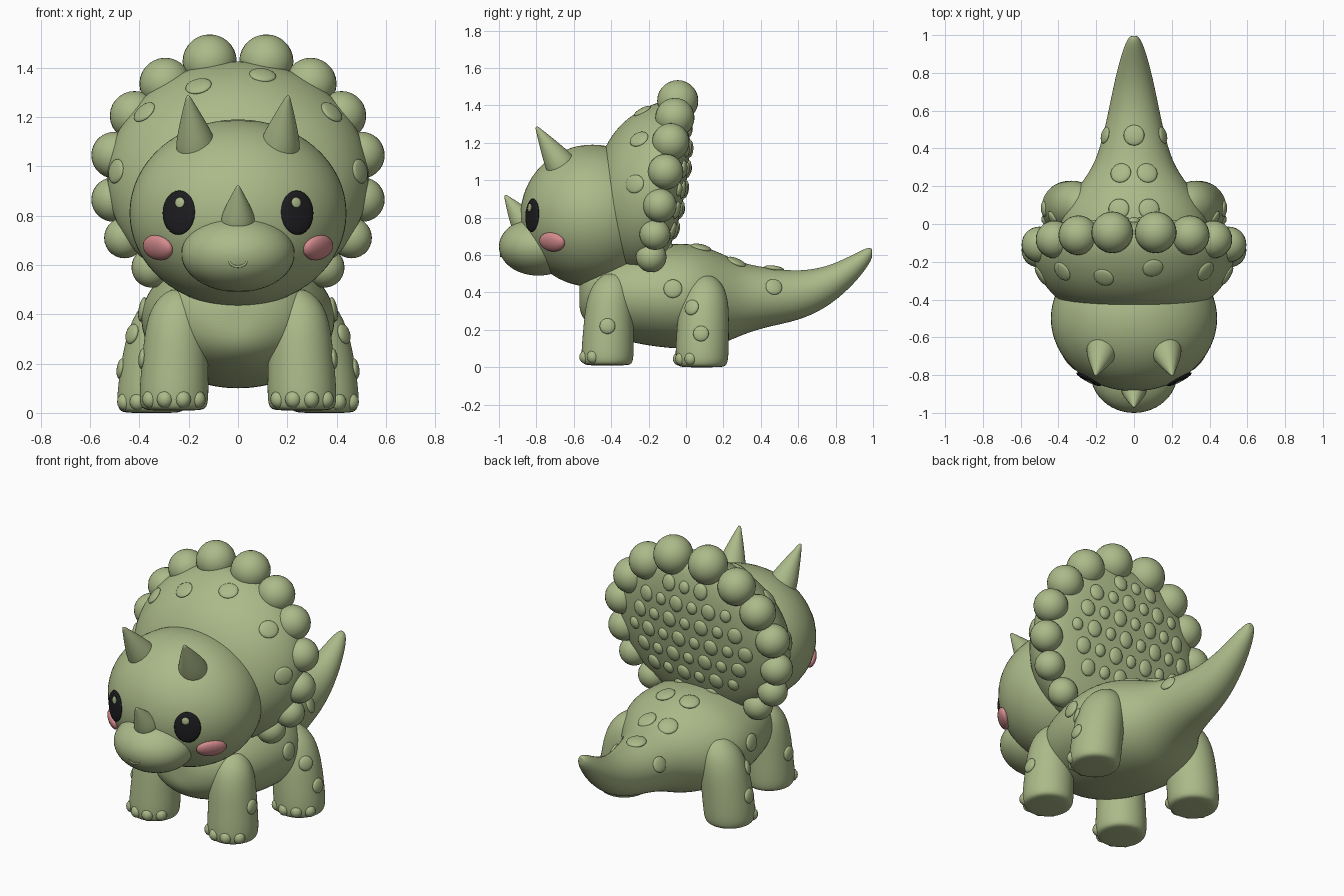
import bpy, bmesh, math
from mathutils import Matrix, Vector
from mathutils.bvhtree import BVHTree

cube = bpy.data.objects.get("Cube")
if cube:
    bpy.data.objects.remove(cube, do_unlink=True)


def material(name, rgb):
    m = bpy.data.materials.new(name)
    m.use_nodes = True
    m.diffuse_color = (*rgb, 1)
    m.node_tree.nodes["Principled BSDF"].inputs["Base Color"].default_value = (*rgb, 1)
    return m


green = material("sage green", (0.41, 0.49, 0.25))
black = material("eye black", (0.012, 0.012, 0.014))
pink = material("cheek pink", (0.66, 0.26, 0.27))


def finish(name, bm, mat, subdiv=0):
    bmesh.ops.recalc_face_normals(bm, faces=bm.faces)
    for f in bm.faces:
        f.smooth = True
    me = bpy.data.meshes.new(name)
    bm.to_mesh(me)
    bm.free()
    me.materials.append(mat)
    ob = bpy.data.objects.new(name, me)
    bpy.context.collection.objects.link(ob)
    if subdiv:
        mod = ob.modifiers.new("smooth", "SUBSURF")
        mod.levels = mod.render_levels = subdiv
    return ob


def ellipsoid(bm, matrix, radii, seg=24):
    bmesh.ops.create_uvsphere(bm, u_segments=seg, v_segments=seg // 2, radius=1,
                              matrix=matrix @ Matrix.Diagonal((*radii, 1)))


def ball(name, center, radii, mat=green, seg=24):
    bm = bmesh.new()
    ellipsoid(bm, Matrix.Translation(center), radii, seg)
    return finish(name, bm, mat)


def loft(name, rings, place, n=32):
    """Skin elliptical rings (position, half width, half height); place maps to space."""
    bm = bmesh.new()
    loops = []
    for ring in rings:
        angles = [2 * math.pi * i / n for i in range(n)]
        loops.append([bm.verts.new(place(ring, math.cos(a), math.sin(a))) for a in angles])
    for lo, hi in zip(loops, loops[1:]):
        for i in range(n):
            j = (i + 1) % n
            bm.faces.new((lo[i], lo[j], hi[j], hi[i]))
    for loop in (loops[0], loops[-1]):
        bm.faces.new(loop)
    bmesh.ops.poke(bm, faces=[f for f in bm.faces if len(f.verts) > 4])
    return finish(name, bm, green, 2)


def studs(name, target, direction, spots, mat=green, lift=0.0):
    """Press flat ellipsoids onto a surface; spots are (ray point, radii)."""
    tree = BVHTree.FromObject(target, bpy.context.evaluated_depsgraph_get())
    bm = bmesh.new()
    d = Vector(direction)
    for point, radii in spots:
        hit, normal, _, _ = tree.ray_cast(Vector(point) - d * 2, d)
        if hit is None:
            continue
        rot = normal.to_track_quat('Z', 'Y').to_matrix().to_4x4()
        ellipsoid(bm, Matrix.Translation(hit + normal * lift) @ rot, radii, 24)
    return finish(name, bm, mat)


# Body and tail in one sweep: y, centre z, half width, half height
body = loft("body_and_tail", [
    (-.57, .38, .08, .08), (-.54, .39, .18, .15), (-.45, .39, .29, .21),
    (-.3, .385, .36, .255), (-.1, .38, .4, .28), (.05, .38, .39, .285),
    (.18, .365, .31, .25), (.3, .365, .215, .19), (.45, .375, .168, .155),
    (.6, .38, .135, .132), (.75, .425, .105, .11), (.88, .51, .072, .085),
    (.96, .58, .045, .058), (.995, .61, .022, .03)],
    lambda r, c, s: (r[2] * c, r[0], r[1] + r[3] * s))

# Head and muzzle
head = ball("head", (0, -.5, .81), (.44, .385, .38), seg=64)
muzzle = ball("muzzle", (0, -.79, .645), (.23, .21, .155), seg=48)

# Frill: a leaning bowl with a domed back
LEAN, MID = .17, .95
frill = loft("frill", [
    (-.49, .18, .17), (-.45, .31, .29), (-.38, .43, .385), (-.27, .51, .455),
    (-.17, .54, .485), (-.1, .515, .465), (-.06, .45, .4), (-.02, .3, .27),
    (-.005, .1, .1)],
    lambda r, c, s: (r[1] * c, r[0] + LEAN * r[2] * s, MID + r[2] * s), 48)

# Balls around the frill rim
bm = bmesh.new()
for x, z, r in [(.115, 1.425, .11), (.295, 1.335, .105), (.42, 1.205, .1), (.5, 1.045, .095),
                (.505, .865, .09), (.46, .71, .083), (.35, .59, .082)]:
    for side in (1, -1):
        y = -.125 + LEAN * (z - MID)
        ellipsoid(bm, Matrix.Translation((side * x, y, z)), (r, r, r), 28)
finish("frill_rim_balls", bm, green)

# Bumps on the frill back, in staggered rows
spots = []
for row in range(7):
    for col in range(-4, 5):
        x, z = (col + .5 * (row % 2)) * .105, .62 + row * .11
        if math.hypot(x / .42, (z - MID) / .38) < 1:
            r = .042 if (row + col) % 2 else .032
            spots.append(((x, 0, z), (r, r * 1.15, .02)))
studs("frill_back_bumps", frill, (0, -1, 0), spots)

# Low round spots on the frill front
places = [(-.16, 1.325), (.1, 1.37), (.38, 1.22), (-.38, 1.22), (.495, .98), (-.495, .98)]
studs("frill_front_spots", frill, (0, 1, 0),
      [((x, 0, z), (.055, .05, .014)) for x, z in places])

# Spots along the back and tail
studs("back_spots", body, (0, 0, -1),
      [((x, y, 1), (.055, .055, .016)) for x, y in
       [(.07, .27), (-.07, .27), (.08, .08), (-.08, .08), (0, .47)]])


# Horns grow from a base point to a tip
def horn(name, base, tip, radius):
    base, axis = Vector(base), Vector(tip) - Vector(base)
    m = Matrix.Translation(base) @ axis.to_track_quat('Z', 'Y').to_matrix().to_4x4()
    length = axis.length
    rings = [(0, 1), (.25, .86), (.5, .62), (.75, .36), (.92, .17), (1, .08)]
    return loft(name, rings, lambda r, c, s: m @ Vector(
        (r[1] * radius * c, r[1] * radius * s, r[0] * length)), 24)


horn("nose_horn", (0, -.86, .765), (0, -.968, .92), .075)

# Smile: a small curved ridge
curve = bpy.data.curves.new("smile", 'CURVE')
curve.dimensions = '3D'
curve.bevel_depth = .005
line = curve.splines.new('POLY')
line.points.add(8)
for i, p in enumerate(line.points):
    a = math.pi * (1 + i / 8)
    p.co = (.034 * math.cos(a), -.989, .615 + .022 * math.sin(a), 1)
curve.materials.append(green)
bpy.context.collection.objects.link(bpy.data.objects.new("smile", curve))


# Leg rings: z, centre x, centre y, radius
FRONT = [(.01, .26, -.42, .11), (.02, .26, -.42, .135), (.07, .26, -.42, .142),
         (.2, .256, -.415, .135), (.34, .25, -.41, .128), (.44, .245, -.4, .105),
         (.5, .235, -.39, .05)]
REAR = [(0, .35, .085, .11), (.01, .35, .085, .135), (.06, .35, .085, .144),
        (.2, .335, .09, .14), (.33, .315, .095, .135), (.43, .295, .1, .11),
        (.49, .28, .1, .05)]

for side, label in ((1, "left"), (-1, "right")):
    horn(label + "_brow_horn", (side * .165, -.65, 1.05), (side * .203, -.8, 1.285), .09)

    # Eye with glint, and cheek
    eye = studs(label + "_eye", head, (0, 1, 0),
                [((side * .24, 0, .812), (.074, .09, .014))], black)
    studs(label + "_eye_glint", eye, (0, 1, 0),
          [((side * .236, 0, .853), (.021, .021, .005))])
    studs(label + "_cheek", head, (0, 1, 0),
          [((side * .325, 0, .67), (.085, .054, .03))], pink)

    # Legs with four toes each
    for kind, rings in (("front", FRONT), ("rear", REAR)):
        leg = loft(f"{label}_{kind}_leg", rings, lambda r, c, s: (
            side * r[1] + r[3] * c, r[2] + r[3] * s, r[0]))
        z, x, y, r = rings[2]
        bm = bmesh.new()
        for i in range(4):
            a = math.radians(-51 + 34 * i + (10 * side if kind == "rear" else 0))
            ellipsoid(bm, Matrix.Translation((side * x + .122 * math.sin(a),
                      y - .122 * math.cos(a), z - .015)), (.034, .034, .036), 16)
        finish(f"{label}_{kind}_toes", bm, green)
        marks = [(-.42, .22)] if kind == "front" else [(.03, .32), (.08, .18)]
        studs(f"{label}_{kind}_leg_spots", leg, (-side, 0, 0),
              [((0, py, pz), (.042, .042, .016)) for py, pz in marks])

    # Flank spots
    studs(label + "_flank_spots", body, (-side, 0, 0),
          [((0, -.07, .42), (.05, .05, .016)), ((0, .47, .43), (.045, .045, .014))])
